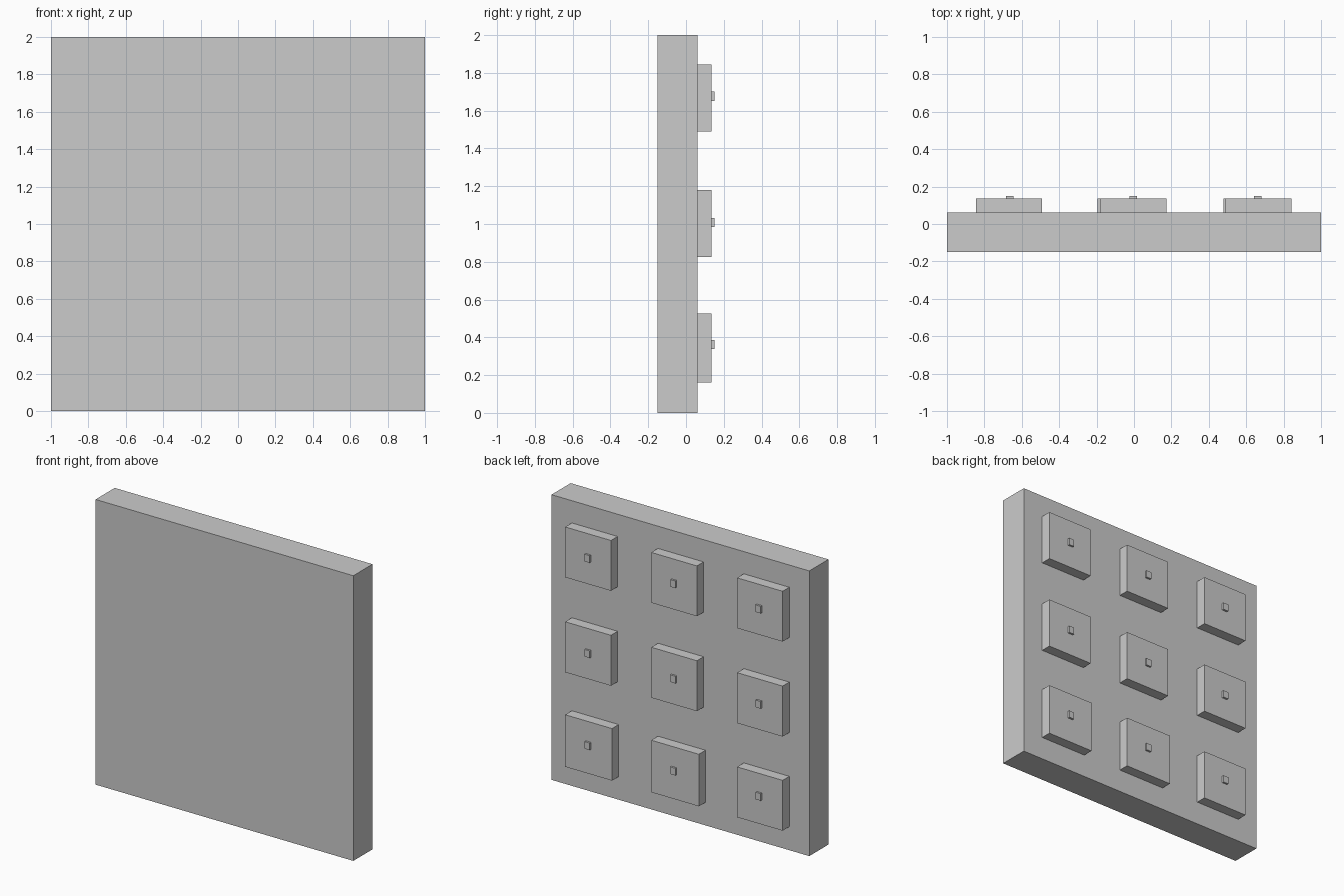
import bpy
import bmesh

if "Cube" in bpy.data.objects:
    bpy.data.objects.remove(bpy.data.objects["Cube"])


def box(name, x, y, z):
    """Box object spanning the given (min, max) ranges."""
    bm = bmesh.new()
    bmesh.ops.create_cube(bm, size=1)
    for v in bm.verts:
        for i, (lo, hi) in enumerate((x, y, z)):
            v.co[i] = hi if v.co[i] > 0 else lo
    mesh = bpy.data.meshes.new(name)
    bm.to_mesh(mesh)
    bm.free()
    obj = bpy.data.objects.new(name, mesh)
    bpy.context.collection.objects.link(obj)
    return obj


FACE, KEY_TOP, MARK_TOP = 0.062, 0.136, 0.15

# Backing panel
box("panel", (-1, 1), (-0.15, FACE), (0, 2))

# Key grid: three columns by three rows, bottom row slightly uneven
columns = [(0.487, 0.842), (-0.18, 0.174), (-0.845, -0.492)]
rows = [(1.491, 1.844), (0.825, 1.179), (0.165, 0.518)]
mark_x = [0.662, -0.003, -0.665]
mark_z = [1.676, 1.008, 0.362]
uneven = {
    (2, 0): ((0.479, 0.842), (0.162, 0.527)),
    (2, 1): ((-0.195, 0.174), (0.162, 0.527)),
}

for r, zr in enumerate(rows):
    for c, xr in enumerate(columns):
        kx, kz = uneven.get((r, c), (xr, zr))
        box(f"key_{r}_{c}", kx, (FACE, KEY_TOP), kz)
        # Small plain raised marker in the middle of the key
        mx, mz = mark_x[c], mark_z[r]
        box(f"key_marker_{r}_{c}", (mx - 0.02, mx + 0.02),
            (KEY_TOP - 0.005, MARK_TOP), (mz - 0.025, mz + 0.025))
